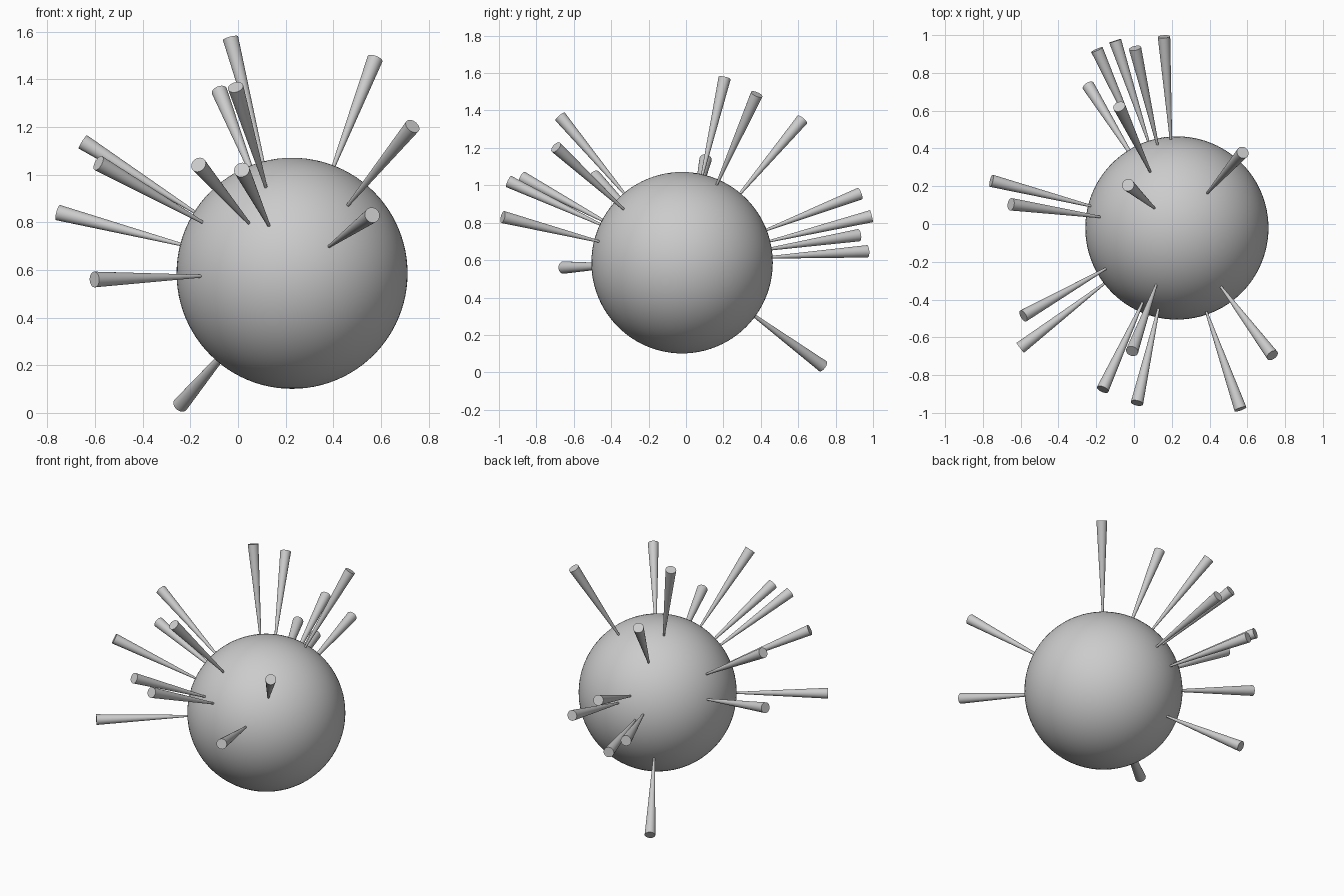
import bpy
from mathutils import Vector

CENTRE = Vector((0.227, -0.021, 0.586))
RADIUS = 0.485
REACH = 1.045          # centre of ball to outer end of each spike
ROOT = 0.475           # spikes start just inside the surface

# Outer end of every spike; each one points straight out of the ball
TIPS = [
    (-0.03, 0.205, 1.567), (0.577, 0.38, 1.49), (-0.08, 0.625, 1.355),
    (0.733, -0.696, 1.204), (-0.01, -0.673, 1.367), (-0.166, -0.876, 1.042),
    (0.017, -0.943, 1.018), (0.563, -0.978, 0.83), (-0.655, 0.105, 1.14),
    (-0.583, -0.485, 1.047), (-0.752, 0.228, 0.84), (-0.603, -0.656, 0.56),
    (-0.243, 0.733, 0.032), (-0.196, 0.922, 0.733), (-0.1, 0.97, 0.647),
    (0.005, 0.933, 0.957), (0.159, 0.988, 0.834),
]


def smooth():
    bpy.ops.object.shade_smooth_by_angle()


# Ball
bpy.ops.mesh.primitive_uv_sphere_add(segments=96, ring_count=48, radius=RADIUS, location=CENTRE)
bpy.context.object.name = "ball"
smooth()

# Spikes: thin at the ball, wide and flat at the outer end
for i, tip in enumerate(TIPS):
    d = (Vector(tip) - CENTRE).normalized()
    bpy.ops.mesh.primitive_cone_add(
        vertices=32, radius1=0.006, radius2=0.033, depth=REACH - ROOT,
        location=CENTRE + d * (REACH + ROOT) / 2,
        rotation=d.to_track_quat('Z', 'Y').to_euler())
    bpy.context.object.name = f"spike_{i + 1}"
    smooth()
